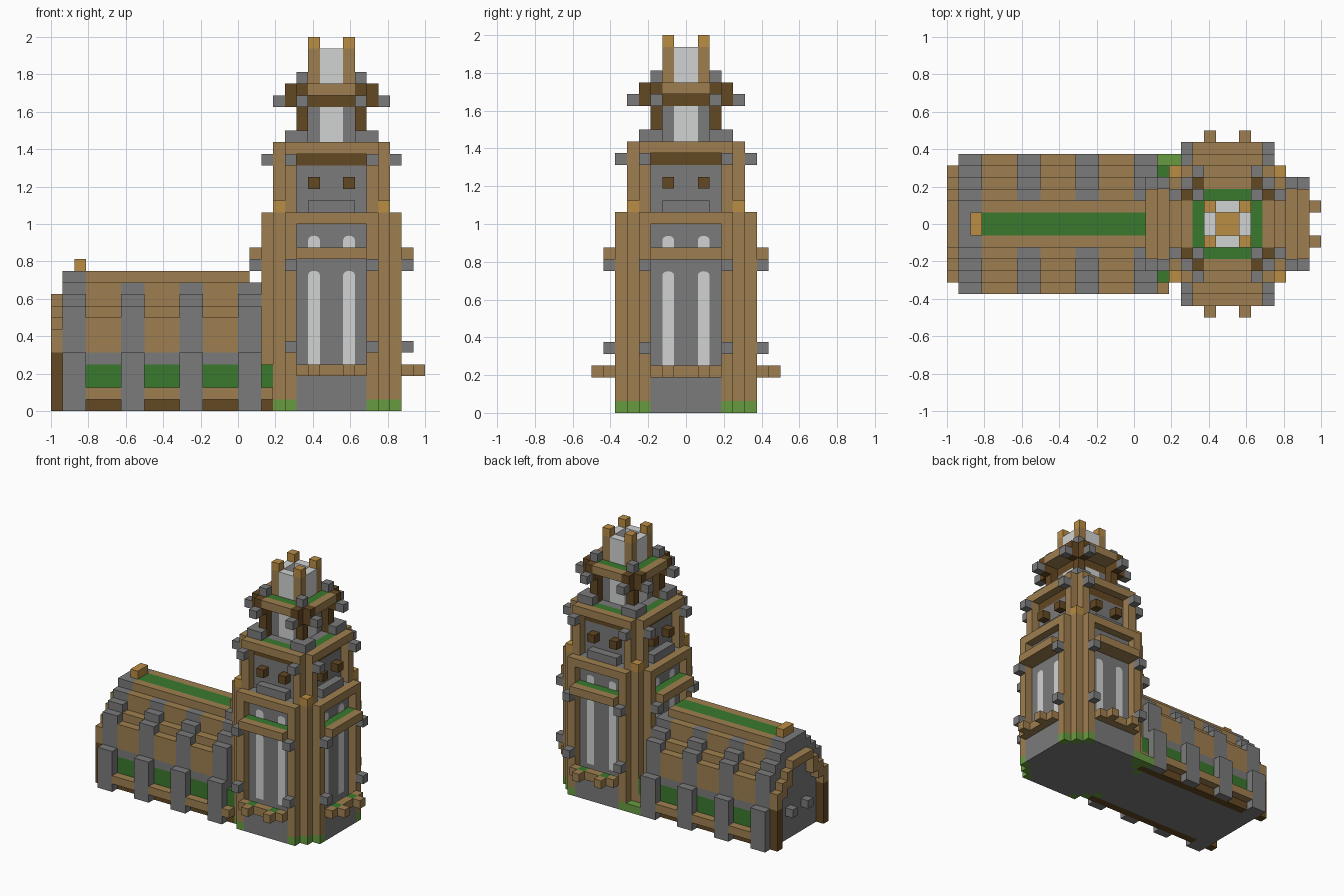
import bpy, bmesh, math
from mathutils import Vector, Matrix

cube = bpy.data.objects.get("Cube")
if cube:
    bpy.data.objects.remove(cube, do_unlink=True)

UNIT = 1 / 16      # one building block
TOWER_X = 8        # tower axis, in blocks from the centre

PALETTE = {
    "stone_grey": (0.196, 0.196, 0.196),
    "timber_brown": (0.345, 0.212, 0.080),
    "dark_timber": (0.127, 0.065, 0.017),
    "golden_log": (0.490, 0.268, 0.058),
    "moss_green": (0.042, 0.190, 0.027),
    "grass_green": (0.138, 0.330, 0.053),
    "pale_stone": (0.640, 0.650, 0.650),
}
names = list(PALETTE)
mats = []
for name, rgb in PALETTE.items():
    m = bpy.data.materials.new(name)
    m.use_nodes = True
    m.diffuse_color = (*rgb, 1)
    m.node_tree.nodes["Principled BSDF"].inputs["Base Color"].default_value = (*rgb, 1)
    mats.append(m)
GREY, BROWN, DARK, GOLD, MOSS, GRASS, PALE = names

cells = {}         # block position -> (part, colour)


def fill(part, col, x0, x1, y0, y1, z0, z1):
    for x in range(x0, x1):
        for y in range(y0, y1):
            for z in range(z0, z1):
                cells[x, y, z] = (part, col)


def both(part, col, x0, x1, y0, y1, z0, z1):
    """Fill on the front and back of the nave."""
    fill(part, col, x0, x1, y0, y1, z0, z1)
    fill(part, col, x0, x1, -y1, -y0, z0, z1)


def around(part, col, u0, u1, v0, v1, z0, z1):
    """Fill on all four tower sides, mirrored; u runs along a side, v outwards."""
    for a, b in ((u0, u1), (-u1, -u0)):
        for box in ((a, b, v0, v1), (a, b, -v1, -v0), (v0, v1, a, b), (-v1, -v0, a, b)):
            fill(part, col, box[0] + TOWER_X, box[1] + TOWER_X, box[2], box[3], z0, z1)


# Nave walls: dark footing, sill, mossy windows, stone band
fill("nave_floor", GREY, -14, 3, -4, 4, 0, 5)
for col, z0, z1 in ((DARK, 0, 1), (BROWN, 1, 2), (MOSS, 2, 4)):
    both("nave_wall", col, -14, 3, 4, 5, z0, z1)
both("nave_wall", GREY, -14, 2, 4, 5, 4, 5)
both("nave_sill", BROWN, -14, 2, 5, 6, 1, 2)
fill("nave_sill", BROWN, 2, 3, -6, -5, 1, 2)
fill("nave_wall", GREY, -15, -13, -5, 5, 0, 5)

# Stepped roof with raised ribs; each row is (outer edge, bay top, rib top)
RIBS = [(-15, -13), (-10, -8), (-5, -3), (0, 2)]
for edge, bay, rib in ((5, 8, 9), (4, 9, 10), (3, 11, 11)):
    both("nave_roof", BROWN, -13, 2, 0, edge, 5, bay)
    for a, b in RIBS:
        both("roof_rib", GREY, a, b, 0, edge, 5, rib)
both("roof_ridge", BROWN, -13, 1, 1, 2, 11, 12)
both("roof_ridge", MOSS, -13, 1, 0, 1, 11, 12)
fill("roof_rib", GREY, -15, -13, -2, 2, 11, 12)
for a, b in RIBS:
    both("buttress", GREY, a, b, 5, 6, 0, 5)
fill("roof_finial", GOLD, -14, -13, -1, 1, 12, 13)
fill("back_grass", GRASS, 2, 4, 5, 6, 0, 1)

# Gable end: timber arch around a recessed stone front
fill("gable_wall", GREY, -15, -14, -4, 4, 0, 9)
both("gable_post", DARK, -16, -15, 4, 5, 0, 5)
for v0, v1, z0, z1 in ((4, 5, 5, 7), (3, 4, 6, 8), (2, 3, 7, 9), (0, 2, 9, 10)):
    both("gable_arch", BROWN, -16, -15, v0, v1, z0, z1)
both("gable_sill", GREY, -16, -15, 1, 2, 3, 4)

# Tower lower stage: stepped corner piers, recessed stone panels
around("tower_lower", GREY, 0, 3, 0, 5, 0, 17)
around("tower_lower", GREY, 0, 3, 5, 6, 0, 3)
around("tower_lower", GREY, 3, 4, 3, 5, 0, 1)
around("lower_pier", BROWN, 3, 4, 3, 5, 1, 17)
for v in (5, 4, 3):
    u = 8 - v
    around("lower_pier", BROWN, u, u + 1, v, v + 1, 1, 17)
    around("lower_pier", GRASS, u, u + 1, v, v + 1, 0, 1)
around("corner_post", BROWN, 4, 5, 4, 5, 1, 17)
around("corner_post", GOLD, 4, 5, 4, 5, 17, 18)
around("lower_beam", BROWN, 0, 3, 6, 7, 13, 14)
around("mossy_ledge", BROWN, 0, 3, 5, 6, 13, 14)
around("lower_beam", BROWN, 0, 3, 5, 6, 16, 17)
for z in (5, 12):
    around("lower_stud", GREY, 3, 4, 6, 7, z, z + 1)

# Flower boxes
around("flower_box", BROWN, 0, 3, 6, 7, 3, 4)
around("mossy_ledge", BROWN, 1, 2, 6, 7, 3, 4)
around("flower_box", BROWN, 1, 2, 7, 8, 3, 4)

# Tower middle stage
around("tower_middle", GREY, 0, 4, 0, 4, 17, 23)
around("middle_pier", BROWN, 3, 4, 3, 5, 17, 23)
around("middle_panel", DARK, 0, 3, 3, 4, 21, 22)
around("middle_slab", GREY, 0, 2, 4, 5, 17, 18)
around("middle_block", DARK, 1, 2, 4, 5, 19, 20)
around("middle_beam", BROWN, 0, 3, 4, 5, 22, 23)
around("mossy_ledge", BROWN, 0, 3, 3, 4, 22, 23)
around("middle_stud", GREY, 3, 4, 5, 6, 21, 22)

# Tower upper stage
around("tower_upper", GREY, 0, 2, 0, 2, 23, 28)
around("upper_window", PALE, 0, 1, 1, 2, 23, 26)
around("upper_panel", DARK, 0, 2, 1, 2, 26, 27)
around("upper_post", DARK, 2, 3, 2, 3, 23, 28)
around("upper_post", DARK, 2, 3, 3, 4, 26, 28)
around("upper_beam", BROWN, 0, 2, 3, 4, 27, 28)
around("mossy_ledge", BROWN, 0, 2, 2, 3, 27, 28)
around("upper_stud", GREY, 2, 4, 3, 4, 23, 24)
around("upper_stud", GREY, 2, 3, 4, 5, 26, 27)
around("upper_stud", GREY, 2, 3, 2, 3, 28, 29)

# Crown
around("crown_wall", PALE, 0, 1, 1, 2, 28, 31)
around("crown_core", GOLD, 0, 1, 0, 1, 28, 30)
around("crown_post", BROWN, 1, 2, 1, 2, 28, 31)
around("crown_post", GOLD, 1, 2, 1, 2, 31, 32)


def finish(name, bm):
    me = bpy.data.meshes.new(name)
    for m in mats:
        me.materials.append(m)
    bm.to_mesh(me)
    bm.free()
    bpy.context.collection.objects.link(bpy.data.objects.new(name, me))


# One mesh per part, keeping only the exposed block faces; ledges are mossy on top
DIRS = [Vector(d) for d in ((1, 0, 0), (-1, 0, 0), (0, 1, 0), (0, -1, 0), (0, 0, 1), (0, 0, -1))]
parts = {part: bmesh.new() for part, col in cells.values()}
for pos, (part, col) in cells.items():
    bm = parts[part]
    centre = Vector(pos) + Vector((0.5, 0.5, 0.5))
    for d in DIRS:
        if tuple(int(c) for c in Vector(pos) + d) in cells:
            continue
        s = Vector((d.y, d.z, d.x))
        t = d.cross(s)
        corners = [centre + (d + s * a + t * b) / 2 for a, b in ((-1, -1), (1, -1), (1, 1), (-1, 1))]
        face = bm.faces.new([bm.verts.new(c * UNIT) for c in corners])
        mossy = part == "mossy_ledge" and d.z > 0
        face.material_index = names.index(MOSS if mossy else col)
for part, bm in parts.items():
    bmesh.ops.remove_doubles(bm, verts=bm.verts, dist=0.001)
    finish(part, bm)

# Arched pale panes set on the recessed tower panels
panes = bmesh.new()
for side in range(4):
    turn = Matrix.Translation((TOWER_X * UNIT, 0, 0)) @ Matrix.Rotation(side * math.pi / 2, 4, 'Z')
    for u in (-1.5, 1.5):
        for z0, z1 in ((4, 12), (14, 15)):
            pts = [(u - 0.5, z0), (u + 0.5, z0)]
            for n in range(7):
                a = n * math.pi / 6
                pts.append((u + 0.5 * math.cos(a), z1 - 0.35 + 0.35 * math.sin(a)))
            face = panes.faces.new([panes.verts.new(turn @ (Vector((x, -5.06, z)) * UNIT)) for x, z in pts])
            face.material_index = names.index(PALE)
finish("window_panes", panes)
